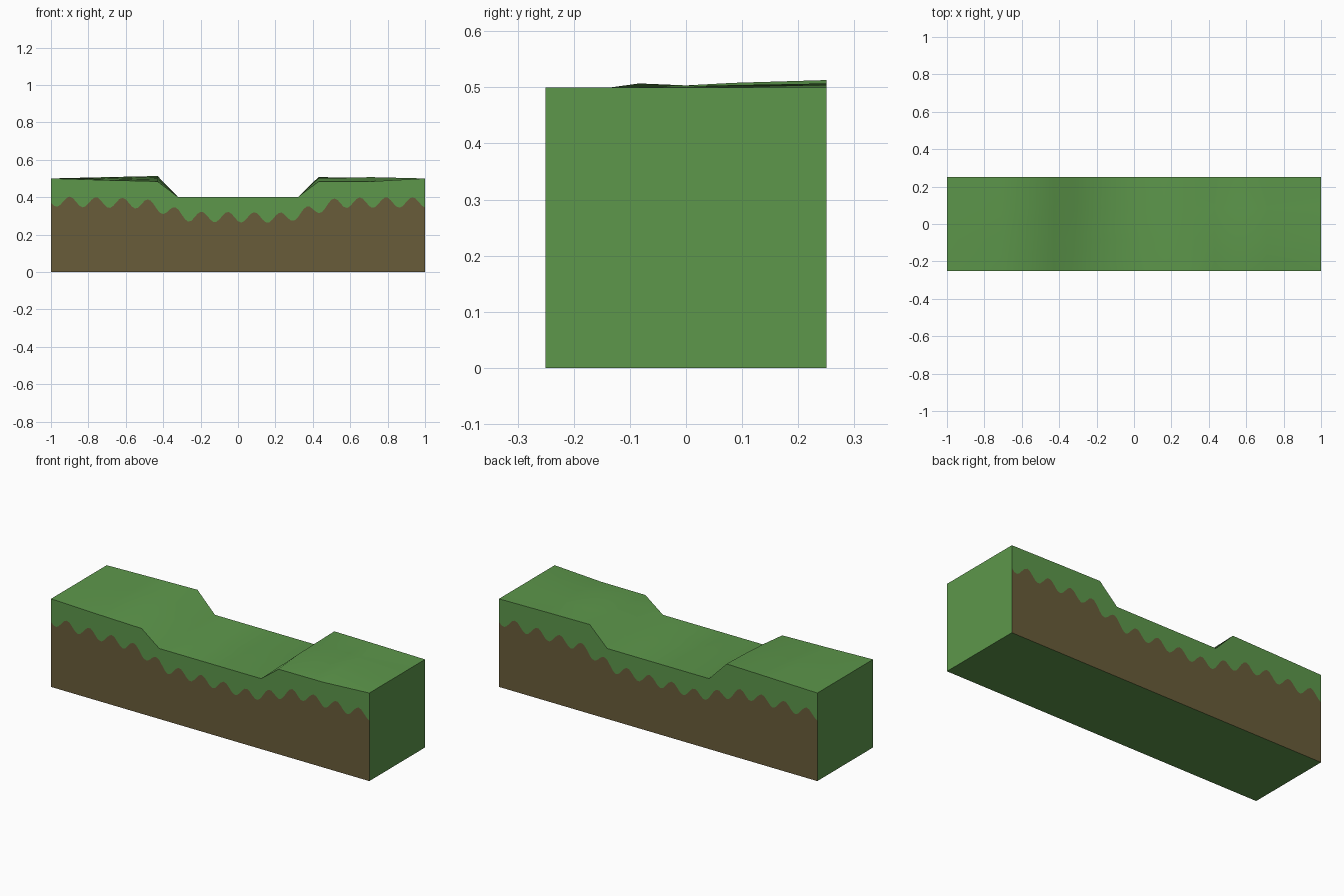
import bpy
import math

if "Cube" in bpy.data.objects:
    bpy.data.objects.remove(bpy.data.objects["Cube"])

def material(name, rgb):
    m = bpy.data.materials.new(name)
    m.diffuse_color = (*rgb, 1)
    m.use_nodes = True
    m.node_tree.nodes["Principled BSDF"].inputs["Base Color"].default_value = m.diffuse_color
    return m

grass = material("grass green", (0.109, 0.309, 0.070))
dirt = material("dirt brown", (0.141, 0.107, 0.042))

def make(name, verts, faces, mats, idx=None):
    me = bpy.data.meshes.new(name)
    me.from_pydata(verts, [], faces)
    for m in mats:
        me.materials.append(m)
    if idx:
        for p, i in zip(me.polygons, idx):
            p.material_index = i
    ob = bpy.data.objects.new(name, me)
    bpy.context.collection.objects.link(ob)
    return ob

# Terrain grid: channel cut across two gently uneven banks
XS = [-1, -0.71, -0.43, -0.32, 0.32, 0.43, 0.71, 1]
YS = [-0.25, -0.083, 0.083, 0.25]
ZS = [[0.5, 0.491, 0.484, 0.4, 0.4, 0.483, 0.484, 0.5],
      [0.5, 0.498, 0.499, 0.4, 0.4, 0.500, 0.507, 0.5],
      [0.5, 0.503, 0.508, 0.4, 0.4, 0.504, 0.499, 0.5],
      [0.5, 0.507, 0.513, 0.4, 0.4, 0.507, 0.504, 0.5]]

def lerp_table(x, xs, zs):
    for a, b, za, zb in zip(xs, xs[1:], zs, zs[1:]):
        if x <= b:
            return za + (zb - za) * (x - a) / (b - a)
    return zs[-1]

# Grassy top surface, smooth shaded
n = len(XS)
verts = [(x, y, ZS[j][i]) for j, y in enumerate(YS) for i, x in enumerate(XS)]
faces = [(j * n + i, j * n + i + 1, (j + 1) * n + i + 1, (j + 1) * n + i)
         for j in range(len(YS) - 1) for i in range(n - 1)]
top = make("grass_top", verts, faces, [grass])
bpy.context.view_layer.objects.active = top
top.select_set(True)
bpy.ops.object.shade_smooth_by_angle(angle=math.radians(60))

# Green ends and underside
c = [(x, y, z) for z in (0, 0.5) for x, y in
     ((-1, -0.25), (1, -0.25), (1, 0.25), (-1, 0.25))]
make("ends_and_base", c, [(3, 2, 1, 0), (1, 2, 6, 5), (3, 0, 4, 7)], [grass])

# Wavy line between dirt and grass, following the channel
def wave(x):
    base = lerp_table(x, [-1, -0.5, -0.26, 0.26, 0.53, 1],
                      [0.377, 0.366, 0.295, 0.290, 0.370, 0.372])
    return base + 0.028 * math.cos(2 * math.pi * (x + 0.90) / 0.141)

# Front and back walls: dirt below the wave, grass above
def wall(name, y, heights, side):
    xs = sorted(set([round(-1 + 2 * k / 120, 4) for k in range(121)] + XS))
    v, f, idx = [], [], []
    for x in xs:
        v += [(x, y, 0), (x, y, wave(x * side)), (x, y, lerp_table(x, XS, heights))]
    for k in range(len(xs) - 1):
        for lvl in range(2):
            a = 3 * k + lvl
            q = (a, a + 3, a + 4, a + 1)
            f.append(q if side > 0 else q[::-1])
            idx.append(lvl)
    make(name, v, f, [dirt, grass], idx)

wall("front_wall", -0.25, ZS[0], 1)
wall("back_wall", 0.25, ZS[-1], -1)
